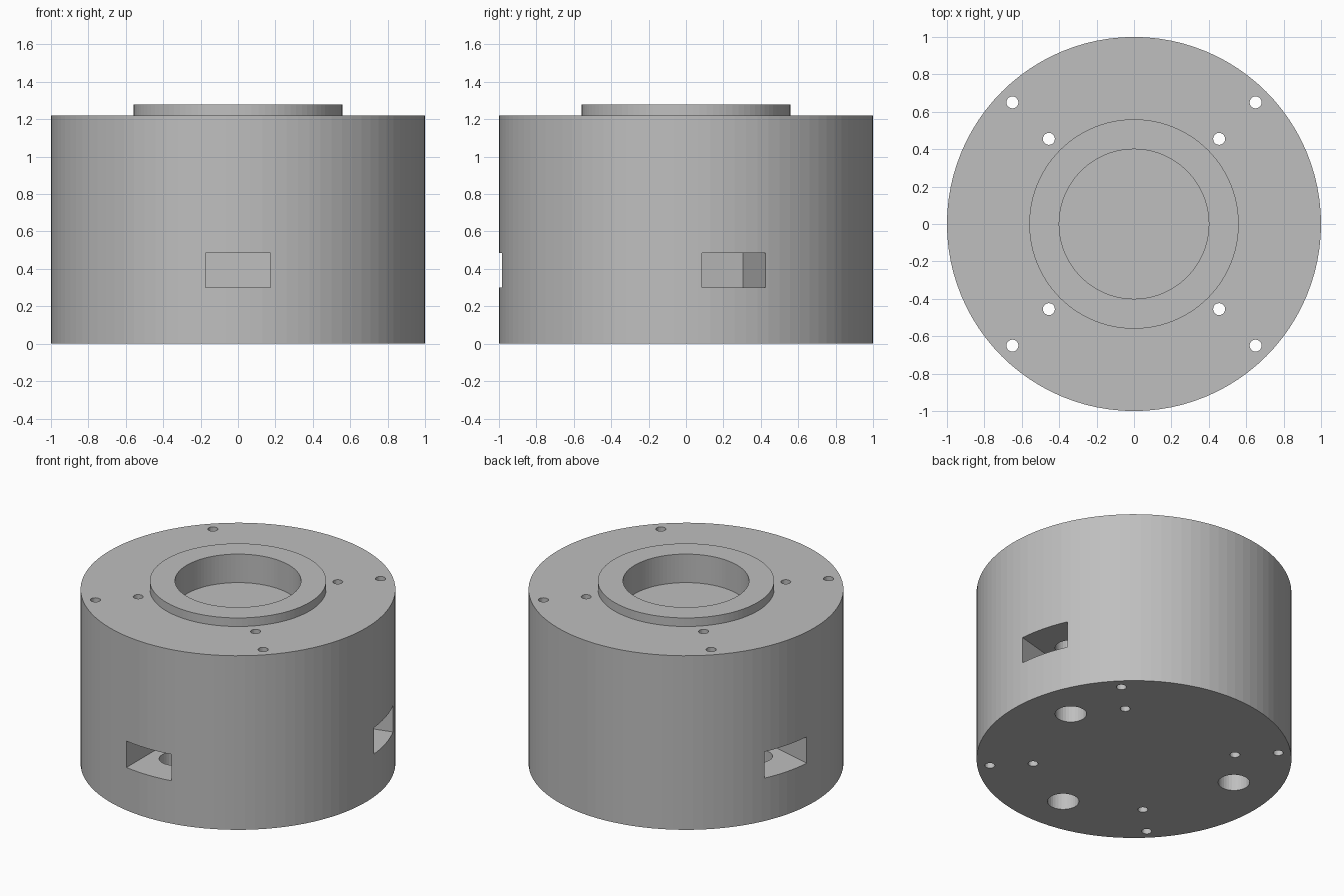
import bpy
import bmesh
from math import cos, sin, radians, tau
from mathutils import Matrix, Vector

if "Cube" in bpy.data.objects:
    bpy.data.objects.remove(bpy.data.objects["Cube"], do_unlink=True)

HEIGHT = 1.22
SLOT_ANGLES = (-90, 15, 165)

grey = bpy.data.materials.new("plain grey")
grey.use_nodes = True
colour = (0.52, 0.52, 0.52, 1)
grey.diffuse_color = colour
grey.node_tree.nodes["Principled BSDF"].inputs["Base Color"].default_value = colour


def make_object(name, bm):
    bmesh.ops.recalc_face_normals(bm, faces=bm.faces)
    mesh = bpy.data.meshes.new(name)
    bm.to_mesh(mesh)
    bm.free()
    mesh.materials.append(grey)
    obj = bpy.data.objects.new(name, mesh)
    bpy.context.collection.objects.link(obj)
    return obj


def lathe(name, profile, sides):
    bm = bmesh.new()
    verts = [bm.verts.new((r, 0, z)) for r, z in profile]
    edges = [bm.edges.new(pair) for pair in zip(verts, verts[1:])]
    bmesh.ops.spin(bm, geom=verts + edges, cent=(0, 0, 0), axis=(0, 0, 1),
                   angle=tau, steps=sides, use_merge=True)
    bmesh.ops.remove_doubles(bm, verts=bm.verts, dist=0.0001)
    # join the flat ends into single faces
    bmesh.ops.dissolve_limit(bm, angle_limit=radians(0.5), verts=bm.verts, edges=bm.edges)
    return make_object(name, bm)


def drill(x, y, radius, bottom, top, sides):
    bm = bmesh.new()
    middle = Matrix.Translation((x, y, (bottom + top) / 2))
    bmesh.ops.create_cone(bm, cap_ends=True, segments=sides, radius1=radius,
                          radius2=radius, depth=top - bottom, matrix=middle)
    return make_object("drill_cutter", bm)


def slot(angle):
    # rectangular pocket running inward from the outer wall
    inner, outer, low, high = 0.525, 1.2, 0.30, 0.485
    bm = bmesh.new()
    place = (Matrix.Rotation(radians(angle), 4, "Z")
             @ Matrix.Translation(((inner + outer) / 2, 0, (low + high) / 2))
             @ Matrix.Diagonal((outer - inner, 0.35, high - low, 1)))
    bmesh.ops.create_cube(bm, size=1, matrix=place)
    return make_object("slot_cutter", bm)


def cut(target, cutter):
    mod = target.modifiers.new("cut", "BOOLEAN")
    mod.operation = "DIFFERENCE"
    mod.solver = "EXACT"
    mod.object = cutter
    bpy.context.view_layer.objects.active = target
    bpy.ops.object.modifier_apply(modifier=mod.name)
    bpy.data.objects.remove(cutter, do_unlink=True)


# round body with raised collar and blind bore
body = lathe("round_housing", [(0, 0), (1, 0), (1, HEIGHT), (0.56, HEIGHT), (0.56, 1.28),
                               (0.4, 1.28), (0.4, 1.08), (0, 1.08)], 96)

# side slots, each crossed by a wide blind hole from the underside
for angle in SLOT_ANGLES:
    a = radians(angle)
    cut(body, slot(angle))
    cut(body, drill(0.7 * cos(a), 0.7 * sin(a), 0.1, -0.1, 0.8, 32))

# two rings of narrow through holes
for offset in (0.65, 0.455):
    for sx in (-1, 1):
        for sy in (-1, 1):
            cut(body, drill(sx * offset, sy * offset, 0.032, -0.1, HEIGHT + 0.1, 20))

bpy.ops.object.select_all(action="DESELECT")
body.select_set(True)
bpy.context.view_layer.objects.active = body
bpy.ops.object.shade_flat()
